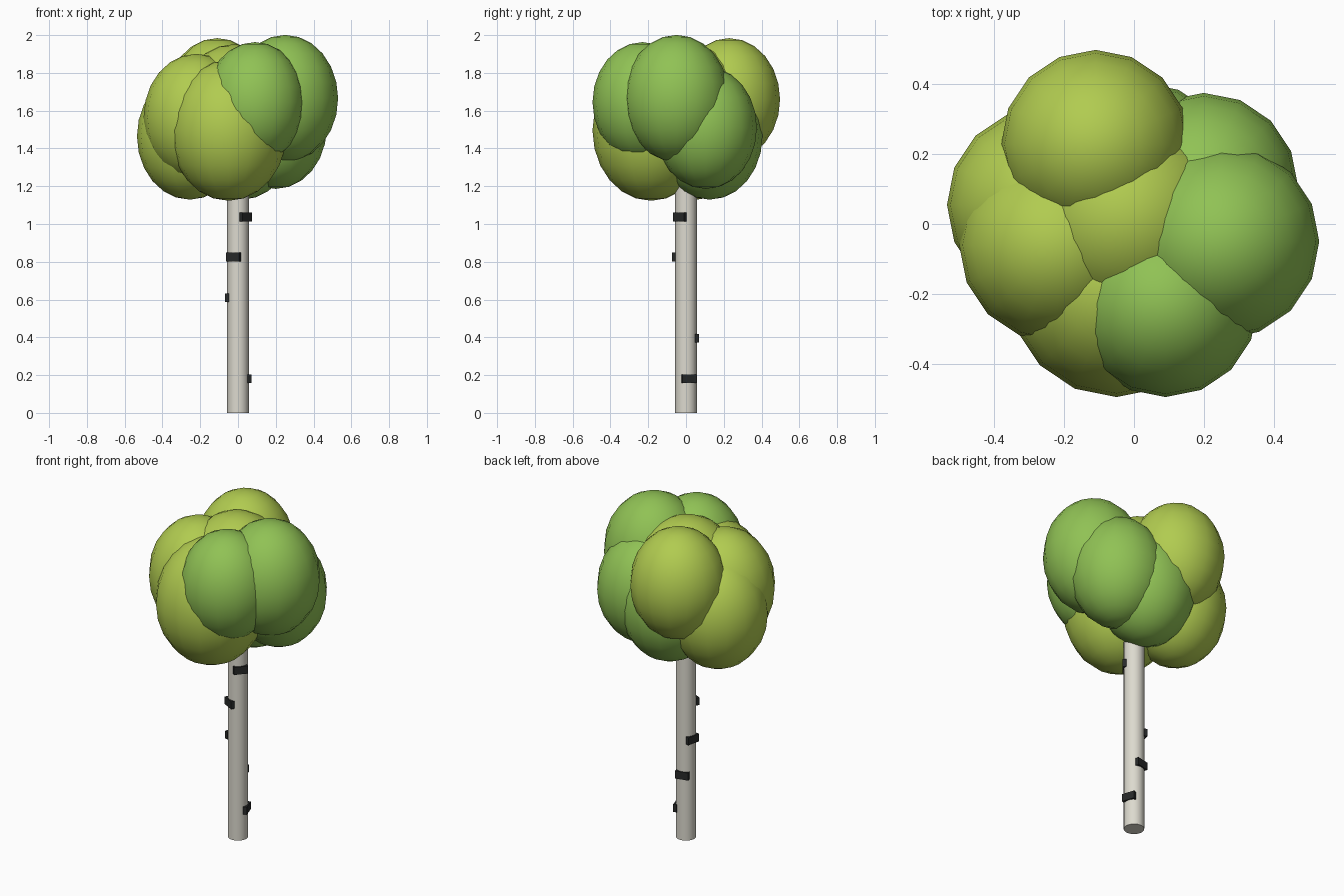
import bpy, math
from math import radians, cos, sin

if "Cube" in bpy.data.objects:
    bpy.data.objects.remove(bpy.data.objects["Cube"])


def material(name, rgb):
    m = bpy.data.materials.new(name)
    m.diffuse_color = (*rgb, 1)
    m.use_nodes = True
    m.node_tree.nodes["Principled BSDF"].inputs["Base Color"].default_value = m.diffuse_color
    return m


BARK = material("pale_bark", (0.72, 0.70, 0.62))
DARK = material("dark_bark", (0.02, 0.022, 0.022))
GREEN = material("green_leaves", (0.28, 0.54, 0.09))
LIME = material("lime_leaves", (0.44, 0.60, 0.08))


def finish(name, mat, smooth=True):
    ob = bpy.context.object
    ob.name = name
    ob.data.materials.append(mat)
    if smooth:
        bpy.ops.object.shade_smooth_by_angle(angle=radians(40))
    return ob


# trunk, its top hidden in the leaves
bpy.ops.mesh.primitive_cylinder_add(vertices=16, radius=0.057, depth=1.4, location=(0, 0, 0.7))
finish("trunk", BARK)

# dark bark marks spiralling up the trunk: height, angle
for i, (z, deg) in enumerate([(0.18, 18), (0.395, 102), (0.61, 168), (0.825, 242), (1.037, 320)]):
    a = radians(deg)
    bpy.ops.mesh.primitive_cube_add(size=1, location=(0.052 * cos(a), 0.052 * sin(a), z),
                                    rotation=(0, 0, a))
    ob = finish(f"bark_mark_{i + 1}", DARK, smooth=False)
    ob.scale = (0.021, 0.078, 0.046)

# leaf clumps: centre x, y, z, radius (stretched upwards)
CLUMPS = [
    (0.25, -0.05, 1.665, 0.28, GREEN),
    (0.09, -0.23, 1.645, 0.265, GREEN),
    (0.20, 0.105, 1.51, 0.27, GREEN),
    (0.02, 0.125, 1.465, 0.28, GREEN),
    (-0.11, 0.228, 1.66, 0.27, LIME),
    (-0.255, 0.055, 1.465, 0.28, LIME),
    (-0.22, -0.06, 1.565, 0.28, LIME),
    (-0.05, -0.185, 1.495, 0.31, LIME),
    (-0.02, 0.02, 1.58, 0.31, LIME),
]
for i, (x, y, z, r, mat) in enumerate(CLUMPS):
    bpy.ops.mesh.primitive_uv_sphere_add(segments=16, ring_count=12, radius=r, location=(x, y, z))
    finish(f"leaf_clump_{i + 1}", mat).scale.z = 1.2
